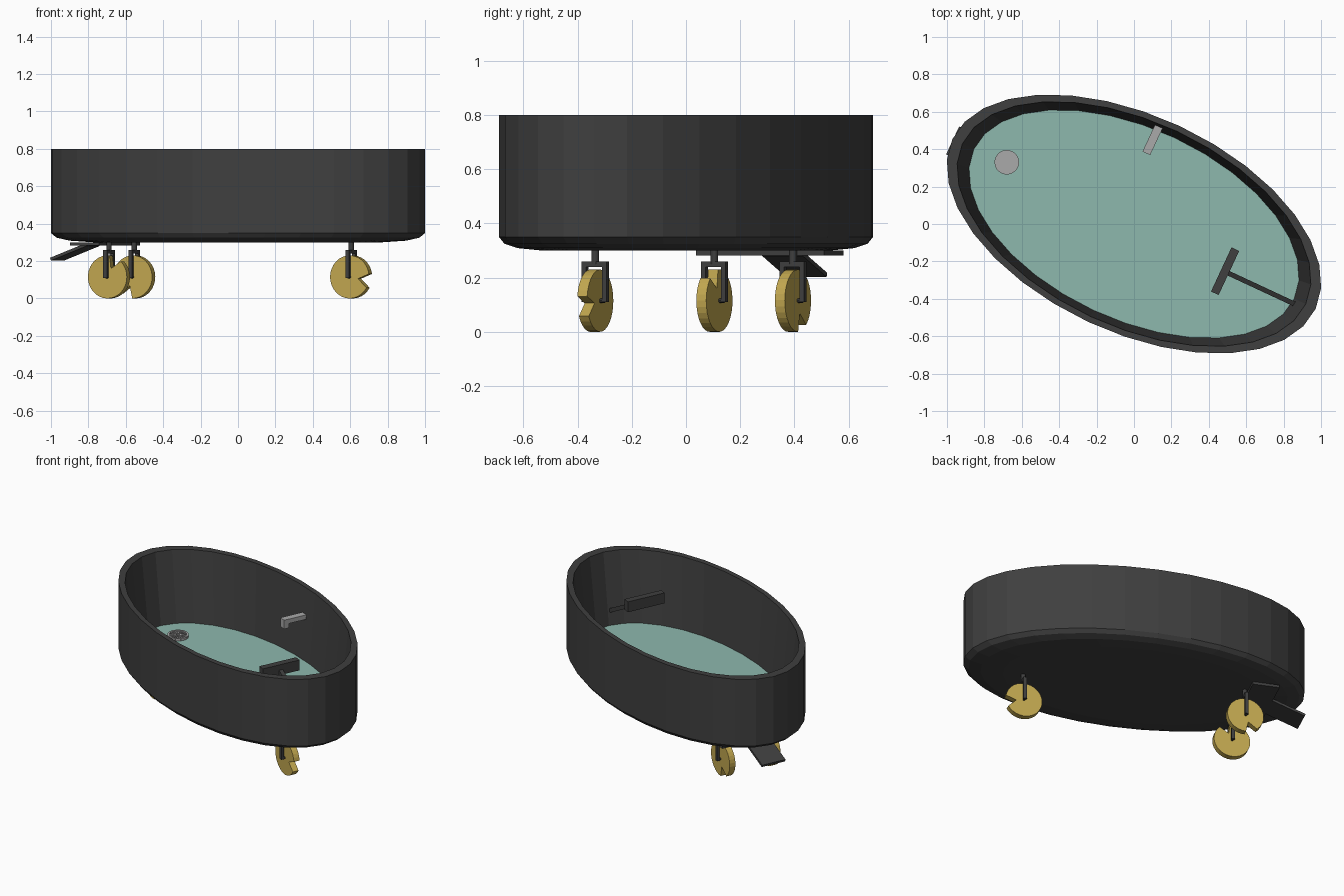
import bpy, bmesh
from math import sin, cos, pi, radians, hypot, atan2
from mathutils import Matrix, Vector

if "Cube" in bpy.data.objects:
    bpy.data.objects.remove(bpy.data.objects["Cube"])

TURN = Matrix.Rotation(radians(-25), 4, 'Z')   # whole tub is turned in plan
A, B, SIDES = 1.072, 0.578, 32                 # ellipse semi-axes


def material(name, rgb):
    m = bpy.data.materials.new(name)
    m.diffuse_color = (*rgb, 1)
    m.use_nodes = True
    m.node_tree.nodes["Principled BSDF"].inputs["Base Color"].default_value = m.diffuse_color
    return m


DARK = material("dark_shell", (0.05, 0.05, 0.05))
TEAL = material("teal_water", (0.27, 0.48, 0.42))
GOLD = material("gold", (0.54, 0.39, 0.08))
METAL = material("metal", (0.40, 0.40, 0.40))


def finish(bm, name, mat):
    bmesh.ops.recalc_face_normals(bm, faces=bm.faces)
    bm.transform(TURN)
    me = bpy.data.meshes.new(name)
    bm.to_mesh(me)
    bm.free()
    me.materials.append(mat)
    ob = bpy.data.objects.new(name, me)
    bpy.context.collection.objects.link(ob)
    return ob


def add_box(bm, center, size, rot=Matrix()):
    m = Matrix.Translation(center) @ rot @ Matrix.Diagonal((*size, 1))
    bmesh.ops.create_cube(bm, size=1, matrix=m)


def add_cylinder(bm, center, radius, depth, sides):
    bmesh.ops.create_cone(bm, cap_ends=True, segments=sides, radius1=radius, radius2=radius,
                          depth=depth, matrix=Matrix.Translation(center))


def oval_loft(name, profile, mat):
    """Stack of scaled ovals (scale, z), capped at both ends."""
    bm = bmesh.new()
    rings = [[bm.verts.new((A * s * cos(2 * pi * i / SIDES), B * s * sin(2 * pi * i / SIDES), z))
              for i in range(SIDES)] for s, z in profile]
    for r0, r1 in zip(rings, rings[1:]):
        for i in range(SIDES):
            j = (i + 1) % SIDES
            bm.faces.new((r0[i], r0[j], r1[j], r1[i]))
    bm.faces.new(rings[0][::-1])
    bm.faces.new(rings[-1])
    return finish(bm, name, mat)


# Tub shell with rounded underside, and the water surface
oval_loft("tub_shell", [(0.77, 0.30), (0.90, 0.309), (0.97, 0.325), (1, 0.35), (1, 0.80),
                        (0.945, 0.80), (0.88, 0.318)], DARK)
oval_loft("water", [(0.882, 0.32), (0.882, 0.33)], TEAL)


# Caster wheels: notched discs held by forks
def to_local(x, y):
    return TURN.inverted() @ Vector((x, y, 0))


def caster(name, x, y, notch):
    p = to_local(x, y)
    r, zc, half, thick, n = 0.115, 0.115, radians(19), 0.04, 28
    mid = radians(notch)
    bm = bmesh.new()
    outline = [(0.05 * cos(mid), 0.05 * sin(mid))]
    for i in range(n + 1):
        a = mid + half + (2 * pi - 2 * half) * i / n
        outline.append((r * cos(a), r * sin(a)))
    vs = [bm.verts.new((p.x + u, p.y - thick / 2, zc + w)) for u, w in outline]
    ext = bmesh.ops.extrude_face_region(bm, geom=[bm.faces.new(vs)])
    moved = [g for g in ext["geom"] if isinstance(g, bmesh.types.BMVert)]
    bmesh.ops.translate(bm, verts=moved, vec=(0, thick, 0))
    bmesh.ops.triangulate(bm, faces=[f for f in bm.faces if len(f.verts) > 4])
    finish(bm, name + "_wheel", GOLD)

    bm = bmesh.new()
    add_cylinder(bm, (p.x, p.y, 0.28), 0.014, 0.06, 12)
    add_box(bm, (p.x, p.y, 0.25), (0.022, 0.10, 0.02))
    for side in (-1, 1):
        add_box(bm, (p.x, p.y + side * 0.041, 0.182), (0.022, 0.018, 0.145))
    add_cylinder(bm, (p.x, p.y, zc), 0.008, 0.08, 8)
    bmesh.ops.rotate(bm, verts=bm.verts[-16:], cent=(p.x, p.y, zc),
                     matrix=Matrix.Rotation(pi / 2, 3, 'X'))
    finish(bm, name + "_fork", DARK)


caster("front_caster", 0.605, -0.335, -11)
caster("rear_caster_a", -0.69, 0.105, 65)
caster("rear_caster_b", -0.555, 0.395, -110)

# Foot pedal: mounting plate under the tub and sloping tread
bm = bmesh.new()
add_box(bm, (-0.775, -0.02, 0.291), (0.17, 0.52, 0.018))
finish(bm, "pedal_plate", DARK)
bm = bmesh.new()
du, dz = 0.21, 0.078
add_box(bm, (-0.96, -0.005, 0.249), (hypot(du, dz), 0.165, 0.016),
        Matrix.Rotation(-atan2(dz, du), 4, 'Y'))
finish(bm, "pedal_tread", DARK)

# Headrest pad on a sloping arm
bm = bmesh.new()
add_box(bm, (0.548, -0.023, 0.65), (0.045, 0.26, 0.07))
finish(bm, "headrest_pad", DARK)
bm = bmesh.new()
p0, p1 = Vector((0.55, -0.025, 0.645)), Vector((0.965, -0.025, 0.42))
d = p1 - p0
add_box(bm, (p0 + p1) / 2, (d.length, 0.026, 0.026), Matrix.Rotation(-atan2(d.z, d.x), 4, 'Y'))
finish(bm, "headrest_arm", DARK)

# Spout on the long wall
bm = bmesh.new()
add_box(bm, (-0.10, 0.453, 0.615), (0.045, 0.165, 0.03))
add_box(bm, (-0.10, 0.388, 0.59), (0.045, 0.035, 0.04))
finish(bm, "spout", METAL)

# Drain: disc, rim ring and radial bars
p = to_local(-0.68, 0.33)
bm = bmesh.new()
add_cylinder(bm, (p.x, p.y, 0.332), 0.064, 0.012, 24)
for i in range(24):
    a = 2 * pi * (i + 0.5) / 24
    rot = Matrix.Rotation(a, 4, 'Z')
    add_box(bm, Vector((p.x, p.y, 0.338)) + rot @ Vector((0.059, 0, 0)), (0.012, 0.0165, 0.016), rot)
for i in range(16):
    rot = Matrix.Rotation(2 * pi * i / 16, 4, 'Z')
    add_box(bm, Vector((p.x, p.y, 0.337)) + rot @ Vector((0.033, 0, 0)), (0.044, 0.005, 0.014), rot)
finish(bm, "drain", METAL)
